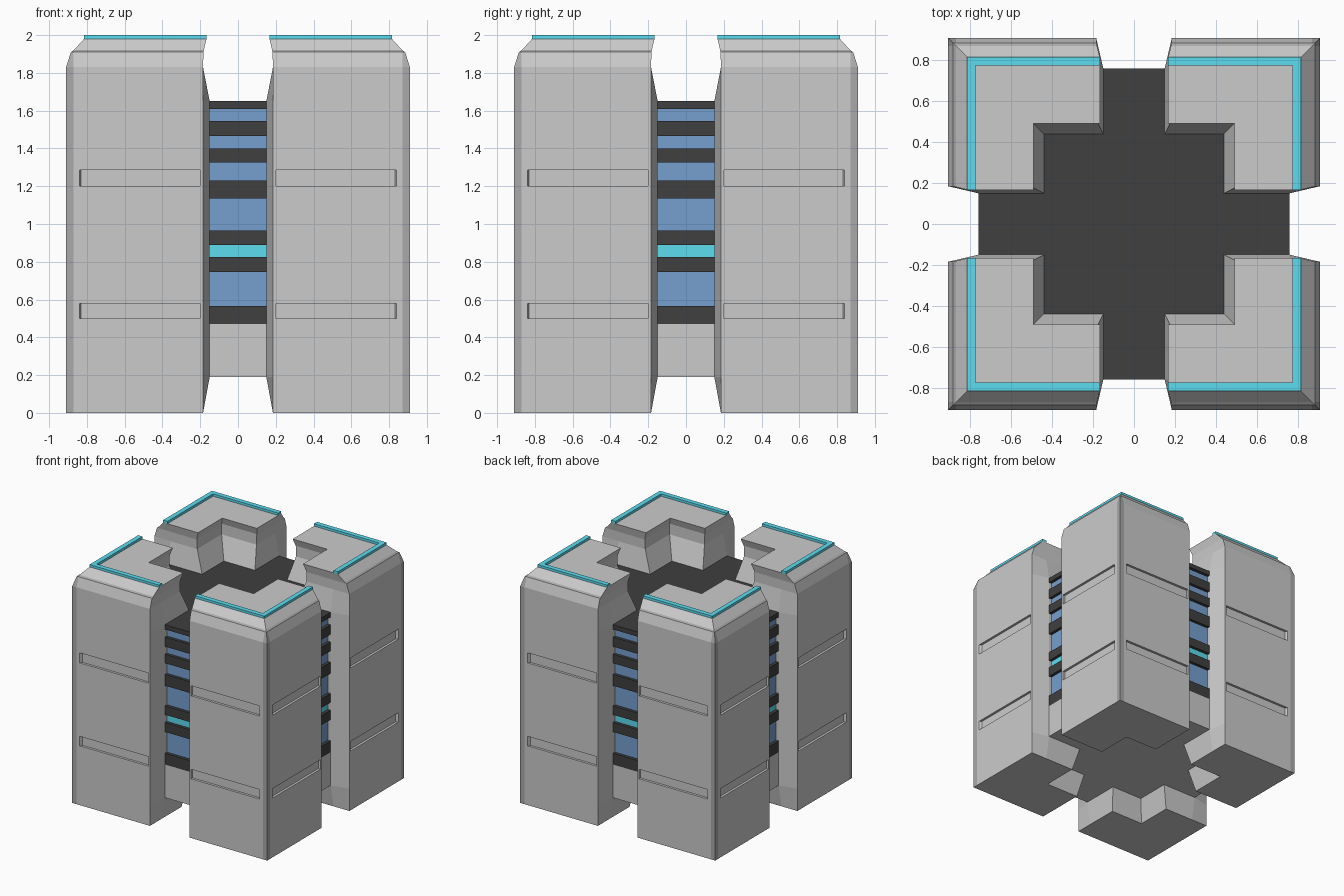
import bpy, bmesh

if "Cube" in bpy.data.objects:
    bpy.data.objects.remove(bpy.data.objects["Cube"])


def material(name, rgb):
    m = bpy.data.materials.new(name)
    m.diffuse_color = (*rgb, 1)
    m.use_nodes = True
    m.node_tree.nodes["Principled BSDF"].inputs["Base Color"].default_value = m.diffuse_color
    return m


DARK = material("dark_grey", (0.40, 0.40, 0.40))
BLACK = material("black", (0.05, 0.05, 0.05))
BLUE = material("blue", (0.18, 0.35, 0.63))
CYAN = material("cyan", (0.11, 0.72, 0.87))


def loft(name, rings, mat=None, is_dark=None):
    """Join (z, plan points) rings into a closed solid."""
    bm = bmesh.new()
    loops = [[bm.verts.new((x, y, z)) for x, y in pts] for z, pts in rings]
    n = len(loops[0])
    bm.faces.new(loops[0][::-1])
    bm.faces.new(loops[-1])
    for k in range(len(loops) - 1):
        a, b = loops[k], loops[k + 1]
        for i in range(n):
            j = (i + 1) % n
            f = bm.faces.new((a[i], a[j], b[j], b[i]))
            if is_dark and is_dark(k, i):
                f.material_index = 1
    bmesh.ops.recalc_face_normals(bm, faces=bm.faces)
    me = bpy.data.meshes.new(name)
    bm.to_mesh(me)
    bm.free()
    ob = bpy.data.objects.new(name, me)
    bpy.context.collection.objects.link(ob)
    if mat:
        me.materials.append(mat)
    return ob


def mirror_four(ob):
    m = ob.modifiers.new("four_corners", "MIRROR")
    m.use_axis = (True, True, False)
    m.use_mirror_merge = False


# Corner pillar: L-shaped plan, lofted through its heights
def pillar_plan(outer, gap, gap_in, notch, strip):
    return [(gap, outer), (gap_in, 0.76), (gap_in, notch), (notch, notch),
            (notch, gap_in), (0.76, gap_in), (outer, gap),
            (outer, outer - strip), (outer, outer), (outer - strip, outer)]


# z, outer wall, gap at the face, gap inside, notch, corner strip width
levels = [(0.00, 0.91, 0.185, 0.185, 0.49, 0.04),
          (0.19, 0.91, 0.185, 0.150, 0.44, 0.04),
          (1.65, 0.91, 0.185, 0.150, 0.44, 0.04),
          (1.83, 0.91, 0.185, 0.185, 0.51, 0.04),
          (1.91, 0.885, 0.183, 0.183, 0.51, 0.015),
          (1.92, 0.87, 0.181, 0.181, 0.51, 0.012),
          (1.98, 0.815, 0.167, 0.167, 0.49, 0.010)]
pillar = loft("corner_pillars", [(l[0], pillar_plan(*l[1:])) for l in levels],
              is_dark=lambda k, i: (k < 4 and i in (7, 8)) or (k == 4 and i >= 6))
pillar.data.materials.append(None)
pillar.data.materials.append(DARK)

# Recessed slots in the two outer faces of the pillar
cutters = []
for z0, z1 in ((0.50, 0.58), (1.20, 1.285)):
    a = [(0.2, 0.89), (0.83, 0.89), (0.845, 0.92), (0.2, 0.92)]
    b = [(y, x) for x, y in a]
    for plan in (a, b):
        cutters.append(loft("slot_cutter", [(z0, plan), (z1, plan)]))
bpy.context.view_layer.objects.active = pillar
for c in cutters:
    c.hide_render = True
    mod = pillar.modifiers.new("slot", "BOOLEAN")
    mod.operation = "DIFFERENCE"
    mod.solver = "EXACT"
    mod.object = c
    bpy.ops.object.modifier_apply(modifier=mod.name)
    bpy.data.objects.remove(c)
mirror_four(pillar)

# Glowing edge trim on the pillar tops
trim = [(0.167, 0.815), (0.167, 0.775), (0.775, 0.775),
        (0.775, 0.167), (0.815, 0.167), (0.815, 0.815)]
mirror_four(loft("top_trim", [(1.98, trim), (2.0, trim)], CYAN))


# Central core: cross-shaped plan stacked in bands
def core_plan(reach):
    quarter = [(reach, 0.15), (0.44, 0.15), (0.44, 0.44), (0.15, 0.44), (0.15, reach)]
    pts = []
    for _ in range(4):
        pts += quarter
        quarter = [(-y, x) for x, y in quarter]
    return pts


bands = [("core_base", 0.19, 0.47, 0.76, None),
         ("core_rib", 0.47, 0.565, 0.76, BLACK),
         ("core_panel", 0.565, 0.745, 0.735, BLUE),
         ("core_rib", 0.745, 0.825, 0.76, BLACK),
         ("core_light", 0.825, 0.89, 0.735, CYAN),
         ("core_rib", 0.89, 0.965, 0.76, BLACK),
         ("core_panel", 0.965, 1.135, 0.735, BLUE),
         ("core_rib", 1.135, 1.23, 0.76, BLACK),
         ("core_panel", 1.23, 1.325, 0.735, BLUE),
         ("core_rib", 1.325, 1.40, 0.76, BLACK),
         ("core_panel", 1.40, 1.465, 0.735, BLUE),
         ("core_rib", 1.465, 1.545, 0.76, BLACK),
         ("core_panel", 1.545, 1.61, 0.735, BLUE),
         ("core_cap", 1.61, 1.65, 0.76, BLACK)]
for name, z0, z1, reach, mat in bands:
    plan = core_plan(reach)
    loft(name, [(z0, plan), (z1, plan)], mat)
